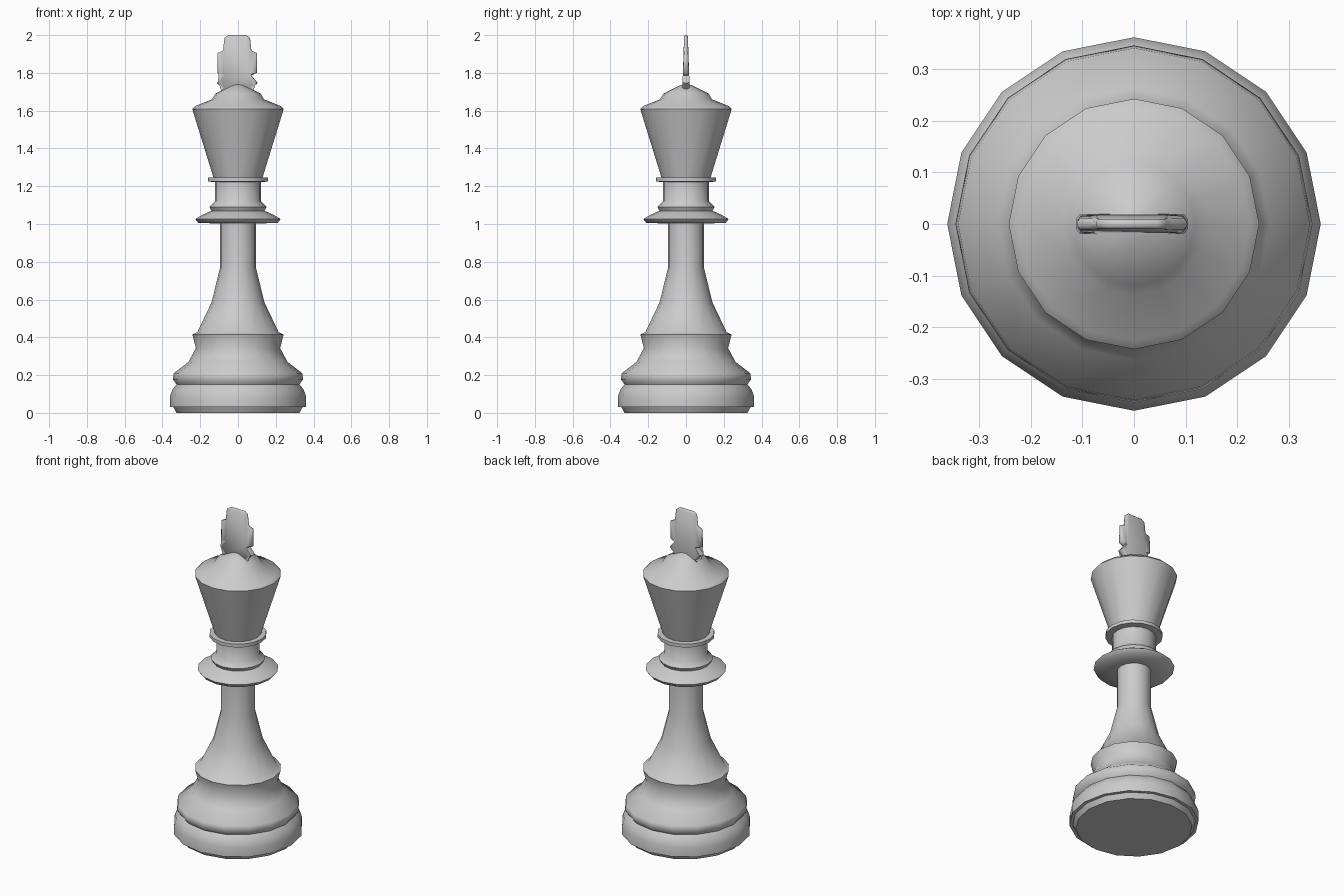
import bpy, bmesh
from math import cos, sin, pi, radians

if "Cube" in bpy.data.objects:
    bpy.data.objects.remove(bpy.data.objects["Cube"])

SIDES = 16


def finish(name, bm, angle):
    bmesh.ops.recalc_face_normals(bm, faces=bm.faces)
    mesh = bpy.data.meshes.new(name)
    bm.to_mesh(mesh)
    bm.free()
    obj = bpy.data.objects.new(name, mesh)
    bpy.context.collection.objects.link(obj)
    bpy.ops.object.select_all(action='DESELECT')
    obj.select_set(True)
    bpy.context.view_layer.objects.active = obj
    bpy.ops.object.shade_smooth_by_angle(angle=radians(angle))
    return obj


def skin(bm, loops):
    # bridge successive closed vertex loops and cap both ends
    rings = [[bm.verts.new(p) for p in loop] for loop in loops]
    for a, b in zip(rings, rings[1:]):
        for i in range(len(a)):
            j = (i + 1) % len(a)
            bm.faces.new((a[i], a[j], b[j], b[i]))
    bm.faces.new(rings[0])
    bm.faces.new(rings[-1])


def lathe(name, profile):
    bm = bmesh.new()
    skin(bm, [[(r * cos(2 * pi * i / SIDES), r * sin(2 * pi * i / SIDES), z)
               for i in range(SIDES)] for r, z in profile])
    return finish(name, bm, 60)


# Turned body: foot, waist, collars, flared head and dome
lathe("turned_body", [
    (.325, 0), (.342, .03), (.361, .03), (.361, .085), (.347, .125),
    (.325, .15), (.345, .178), (.34, .21), (.262, .27), (.223, .343),
    (.242, .415), (.215, .428), (.14, .585), (.096, .765), (.096, 1.003),
    (.21, 1.005), (.226, 1.026), (.19, 1.048), (.14, 1.07), (.151, 1.09),
    (.122, 1.12), (.122, 1.222), (.16, 1.225), (.16, 1.245), (.13, 1.246),
    (.242, 1.608), (.225, 1.625), (.138, 1.66), (.12, 1.69), (.03, 1.735),
    (.004, 1.742)])

# Thin finial plate: half outline mirrored, thinner toward the top
half = [(.09, 1.70), (.075, 1.715), (.108, 1.747), (.075, 1.787),
        (.105, 1.80), (.105, 1.905), (.075, 1.918), (.068, 1.985), (.048, 2.0)]
outline = half + [(-x, z) for x, z in reversed(half)]


def thickness(z):
    return .019 - .009 * min(1, max(0, (z - 1.74) / .2))


bm = bmesh.new()
skin(bm, [[(x * s - .004, k * thickness(z), 1.85 + (z - 1.85) * t) for x, z in outline]
          for k, s, t in ((-1, .94, .96), (-.5, 1, 1), (.5, 1, 1), (1, .94, .96))])
# split the concave front and back plates cleanly
bmesh.ops.triangulate(bm, faces=[f for f in bm.faces if len(f.verts) > 4])
finish("top_finial", bm, 60)
